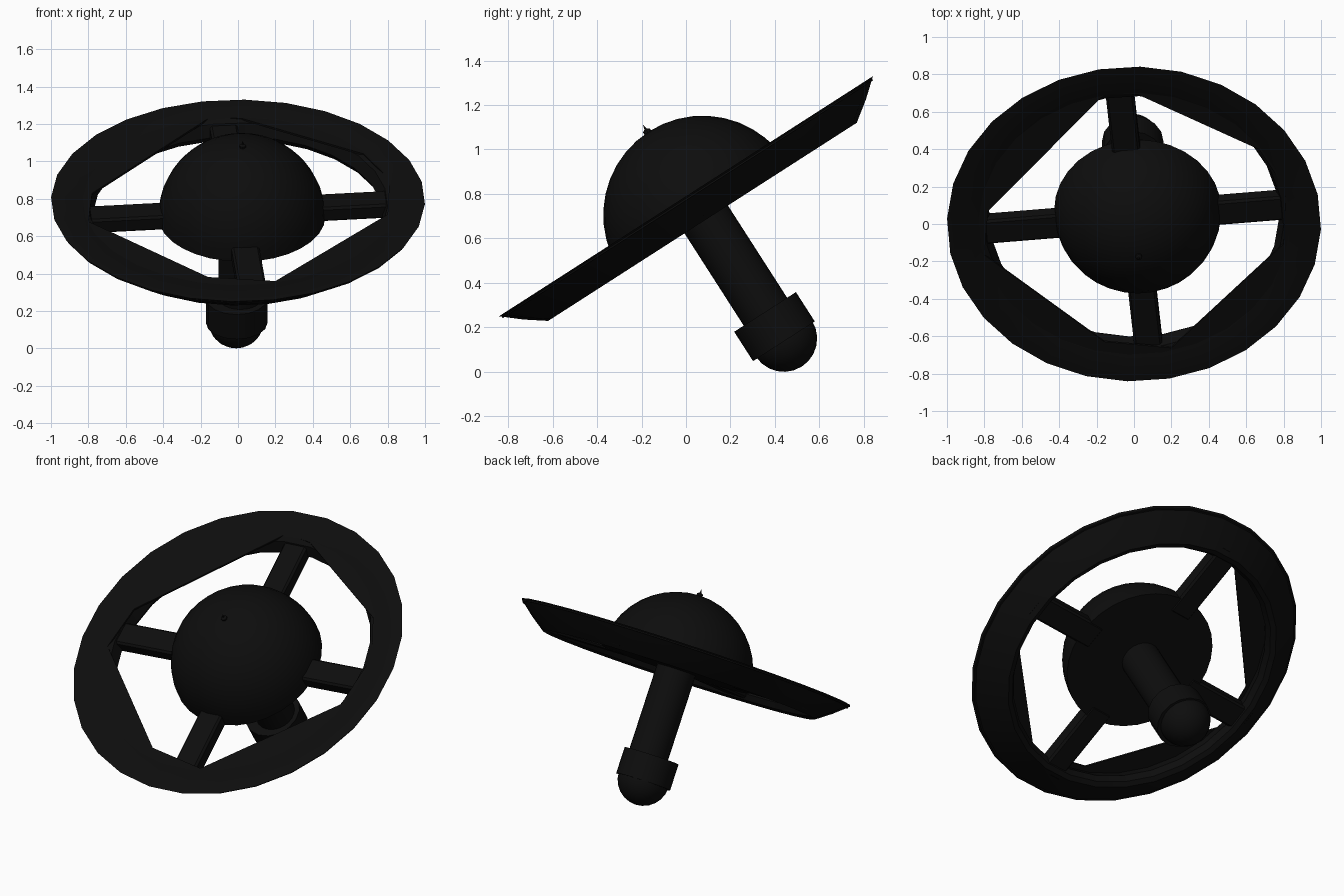
import bpy, bmesh, math
from mathutils import Matrix, Vector

if "Cube" in bpy.data.objects:
    bpy.data.objects.remove(bpy.data.objects["Cube"])

black = bpy.data.materials.new("matte black")
black.diffuse_color = (0.004, 0.004, 0.004, 1)
black.use_nodes = True
black.node_tree.nodes["Principled BSDF"].inputs["Base Color"].default_value = black.diffuse_color

# All parts are built in the wheel's own plane, then tilted towards the front
TILT = Matrix.Translation((0, 0, 0.79)) @ Matrix.Rotation(math.radians(32.7), 4, 'X')


def finish(name, bm, smooth=True):
    bmesh.ops.recalc_face_normals(bm, faces=bm.faces[:])
    me = bpy.data.meshes.new(name)
    bm.to_mesh(me)
    bm.free()
    me.materials.append(black)
    ob = bpy.data.objects.new(name, me)
    bpy.context.collection.objects.link(ob)
    ob.matrix_world = TILT
    if smooth:
        bpy.context.view_layer.objects.active = ob
        bpy.ops.object.select_all(action='DESELECT')
        ob.select_set(True)
        bpy.ops.object.shade_smooth_by_angle(angle=math.radians(35))
    return ob


def lathe(name, profile, n, centre=(0, 0), phase=0.0, closed=False):
    """Revolve (radius, height) points about the wheel axis."""
    bm = bmesh.new()
    rings = []
    for r, h in profile:
        if r < 1e-5:
            rings.append([bm.verts.new((centre[0], centre[1], h))] * n)
            continue
        rings.append([bm.verts.new((centre[0] + r * math.cos(phase + math.tau * i / n),
                                    centre[1] + r * math.sin(phase + math.tau * i / n), h))
                      for i in range(n)])
    pairs = list(zip(rings, rings[1:]))
    if closed:
        pairs.append((rings[-1], rings[0]))
    for a, b in pairs:
        for i in range(n):
            j = (i + 1) % n
            quad = list(dict.fromkeys([a[i], a[j], b[j], b[i]]))
            bm.faces.new(quad)
    return finish(name, bm)


def arc(r, h, a0, a1, steps):
    pts = []
    for i in range(steps + 1):
        a = math.radians(a0 + (a1 - a0) * i / steps)
        pts.append((max(0, r * math.cos(a)), h + r * math.sin(a)))
    return pts


PHASE = math.radians(-2)

# Rim body: sloped outside, rounded underside and inner wall
lathe("rim", [(1, 0), (0.915, -0.072), (0.825, -0.137), (0.795, -0.125),
              (0.775, -0.09), (0.80, -0.02), (0.84, 0)], 28, phase=PHASE, closed=True)

# Flat upper face of the rim with coarse, straight-edged openings
bm = bmesh.new()
outer = [(0.99 * math.cos(PHASE + math.tau * i / 28),
          0.99 * math.sin(PHASE + math.tau * i / 28)) for i in range(28)]
inner = [(0.81, 0.22), (0.67, 0.47), (0.02, 0.82), (-0.15, 0.83), (-0.78, 0.08),
         (-0.80, -0.20), (-0.16, -0.75), (0.20, -0.79), (0.80, -0.13)]
edges = []
for loop in (outer, inner):
    vs = [bm.verts.new((x, y, -0.01)) for x, y in loop]
    edges += [bm.edges.new((vs[i], vs[(i + 1) % len(vs)])) for i in range(len(vs))]
bmesh.ops.triangle_fill(bm, edges=edges, use_beauty=True)
plate = finish("rim_top", bm, smooth=False)
mod = plate.modifiers.new("thickness", 'SOLIDIFY')
mod.thickness = 0.012
mod.offset = 0

# Four spokes, turned slightly
for k, name in enumerate(("right", "back", "left", "front")):
    bm = bmesh.new()
    bmesh.ops.create_cube(bm, size=1, matrix=Matrix.Rotation(math.radians(5.5 + 90 * k), 4, 'Z')
                          @ Matrix.Translation((0.61, 0, -0.073))
                          @ Matrix.Diagonal((0.50, 0.15, 0.088, 1)))
    bmesh.ops.bevel(bm, geom=bm.edges[:], offset=0.012, segments=1, affect='EDGES')
    finish(name + "_spoke", bm)

# Domed hub with a flat back
lathe("hub", [(0, -0.115)] + arc(0.447, -0.112, 0, 90, 10), 32, centre=(0.02, 0.017))

# Tiny stud at the middle of the dome
lathe("hub_stud", [(0.018, 0.325), (0.018, 0.345), (0.006, 0.352), (0, 0.375)], 8,
      centre=(0.025, 0.01))

# Column, collar and ball end
lathe("column", [(0, -0.1), (0.116, -0.1), (0.116, -0.7), (0, -0.7)], 24, centre=(0.013, 0.02))
lathe("collar", [(0, -0.63), (0.165, -0.63), (0.165, -0.787), (0, -0.787)], 16,
      centre=(-0.007, 0.018))
lathe("ball_end", arc(0.15, -0.776, -90, 90, 12), 24, centre=(-0.01, 0.0245))
